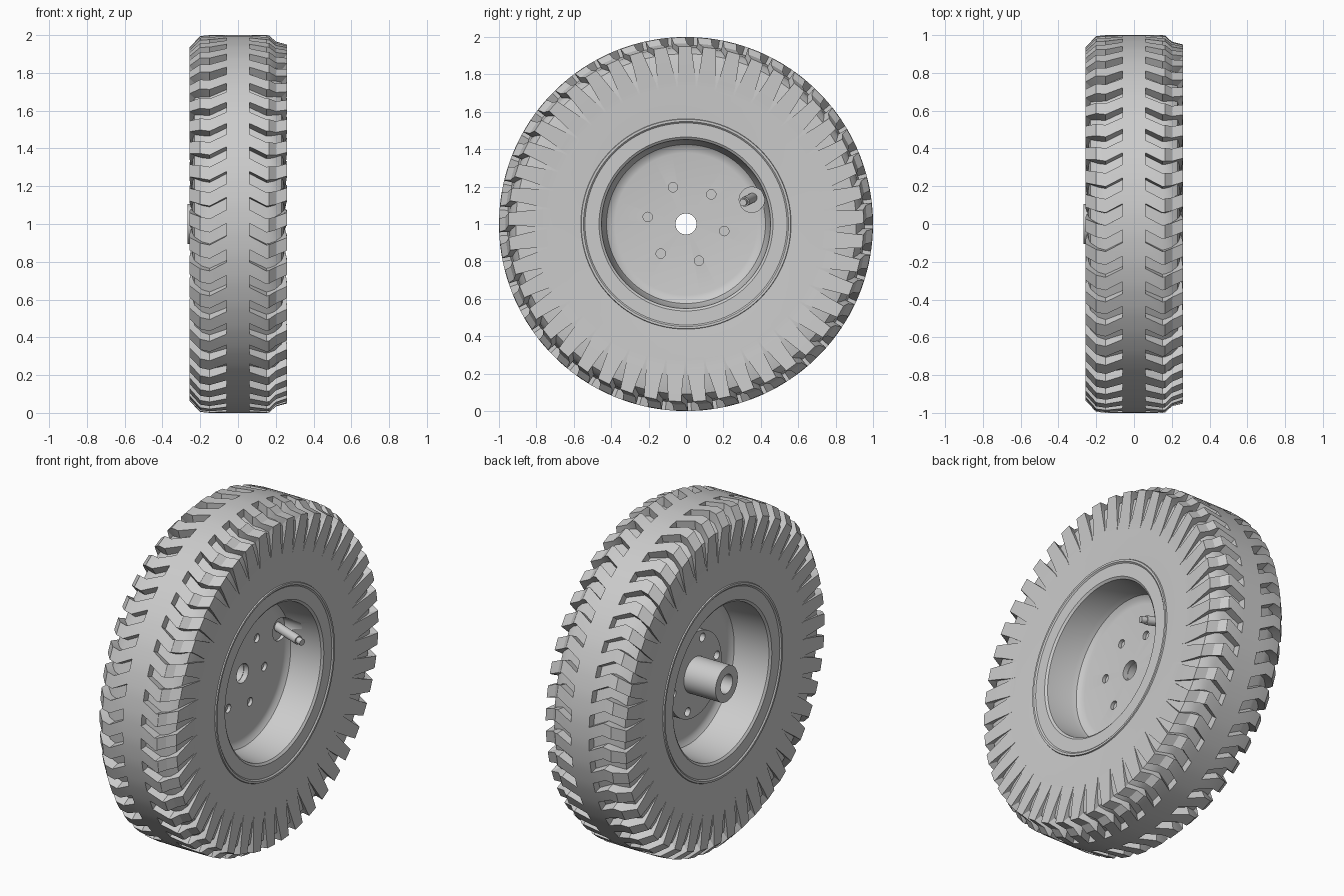
import bpy, bmesh, math
from mathutils import Vector

cube = bpy.data.objects.get("Cube")
if cube:
    bpy.data.objects.remove(cube, do_unlink=True)

grey = bpy.data.materials.new("plain_grey")
grey.use_nodes = True
grey.diffuse_color = (0.6, 0.6, 0.6, 1)
grey.node_tree.nodes["Principled BSDF"].inputs["Base Color"].default_value = (0.6, 0.6, 0.6, 1)


def polar(x, r, t):
    """Point at radius r and angle t around the axle."""
    return Vector((x, r * math.cos(t), 1 + r * math.sin(t)))


def activate(obj):
    bpy.ops.object.select_all(action='DESELECT')
    obj.select_set(True)
    bpy.context.view_layer.objects.active = obj


def smooth(obj, angle=30):
    activate(obj)
    bpy.ops.object.shade_smooth_by_angle(angle=math.radians(angle))


def finish(name, bm, angle=30):
    bmesh.ops.remove_doubles(bm, verts=bm.verts, dist=0.0002)
    bmesh.ops.recalc_face_normals(bm, faces=bm.faces)
    mesh = bpy.data.meshes.new(name)
    bm.to_mesh(mesh)
    bm.free()
    mesh.materials.append(grey)
    obj = bpy.data.objects.new(name, mesh)
    bpy.context.collection.objects.link(obj)
    smooth(obj, angle)
    return obj


def bridge_rings(bm, rings):
    """Join closed rings of equal length, including last to first."""
    n = len(rings[0])
    for a, b in zip(rings, rings[1:] + rings[:1]):
        for i in range(n):
            k = (i + 1) % n
            bm.faces.new((a[i], a[k], b[k], b[i]))


def revolve(name, profile, segments=96):
    bm = bmesh.new()
    rings = [[bm.verts.new(polar(x, r, math.tau * i / segments)) for i in range(segments)]
             for x, r in profile]
    bridge_rings(bm, rings)
    return finish(name, bm)


def rod(bm, start, end, radius, segments=24):
    start, end = Vector(start), Vector(end)
    d = end - start
    made = bmesh.ops.create_cone(bm, cap_ends=True, segments=segments,
                                 radius1=radius, radius2=radius, depth=d.length)
    verts = made["verts"]
    bmesh.ops.rotate(bm, verts=verts, matrix=d.to_track_quat('Z', 'Y').to_matrix())
    bmesh.ops.translate(bm, verts=verts, vec=(start + end) / 2)


# Tyre: rows of lug x, lug radius, groove x, groove radius, skew, groove share of pitch
LUGS = 45
PITCH = math.tau / LUGS
crown = [
    (0.06, 1.00, 0.06, 1.00, 0.0, 0.48),
    (0.06, 1.00, 0.06, 0.955, 0.0, 0.48),
    (0.15, 1.00, 0.15, 0.945, 0.048, 0.48),
]
left_shoulder = [
    (0.165, 0.998, 0.165, 0.942, 0.046, 0.48),
    (0.20, 0.966, 0.195, 0.935, 0.036, 0.48),
    (0.26, 0.95, 0.23, 0.91, 0.012, 0.48),
]
right_shoulder = [
    (0.20, 0.995, 0.19, 0.935, 0.038, 0.48),
    (0.258, 0.935, 0.23, 0.905, 0.012, 0.48),
]
sidewall = [
    (0.256, 0.87, 0.24, 0.865, 0.006, 0.34),
    (0.25, 0.77, 0.247, 0.77, 0.0, 0.1),
    (0.247, 0.73, 0.247, 0.73, 0.0, 0.1),
    (0.245, 0.65, 0.245, 0.65, 0.0, 0.5),
    (0.24, 0.56, 0.24, 0.56, 0.0, 0.5),
    (0.22, 0.54, 0.22, 0.54, 0.0, 0.5),
]
right_rows = [(-x, r, -gx, gr, s, w) for x, r, gx, gr, s, w in crown + right_shoulder + sidewall]
rows = right_rows[::-1] + crown + left_shoulder + sidewall
bm = bmesh.new()
rings = []
for x, r, gx, gr, skew, share in rows:
    ring = []
    for i in range(LUGS):
        mid = math.pi + 0.03 + skew + i * PITCH
        h = share * PITCH / 2
        for px, pr, t in ((x, r, mid - h), (gx, gr, mid - h), (gx, gr, mid + h), (x, r, mid + h)):
            ring.append(bm.verts.new(polar(px, pr, t)))
    rings.append(ring)
bridge_rings(bm, rings)
finish("tyre", bm, 25)

# Rim with a dished centre disc
lip = [(0.236, 0.564), (0.247, 0.56), (0.247, 0.548), (0.24, 0.54), (0.24, 0.465), (0.23, 0.452)]
front_dish = [(0.08, 0.435), (0.05, 0.425), (0.035, 0.405), (0.03, 0.38), (0.03, 0.056)]
back_dish = [(-x + 0.03, r) for x, r in reversed(front_dish)]
rim = revolve("rim", lip + front_dish + back_dish + [(-x, r) for x, r in reversed(lip)])

# Hub: bolt flange and axle tube
hub = revolve("hub", [(-0.002, 0.056), (-0.002, 0.25), (-0.06, 0.25), (-0.06, 0.105),
                      (-0.268, 0.105), (-0.268, 0.056)])


def drill(target, holes):
    """Cut round pockets, then discard the cutter."""
    bm = bmesh.new()
    for start, end, radius in holes:
        rod(bm, start, end, radius)
    cutter = finish("cutter", bm)
    cutter.hide_render = True
    mod = target.modifiers.new("holes", 'BOOLEAN')
    mod.operation = 'DIFFERENCE'
    mod.solver = 'EXACT'
    mod.object = cutter
    activate(target)
    bpy.ops.object.modifier_apply(modifier=mod.name)
    bpy.data.objects.remove(cutter, do_unlink=True)
    smooth(target)


# Six bolt holes on each face, and the pocket around the valve
bolts = [math.radians(49.5 + 60 * i) for i in range(6)]
pocket = ((0.012, 0.352, 1.13), (0.13, 0.352, 1.13), 0.068)
drill(rim, [(polar(0.01, 0.208, t), polar(0.06, 0.208, t), 0.025) for t in bolts] + [pocket])
drill(hub, [(polar(-0.03, 0.208, t), polar(-0.09, 0.208, t), 0.025) for t in bolts])

# Valve stem with a narrower tip
base, tip = Vector((0.005, 0.355, 1.14)), Vector((0.21, 0.305, 1.115))
bm = bmesh.new()
rod(bm, base, base.lerp(tip, 0.85), 0.026)
rod(bm, base.lerp(tip, 0.8), tip, 0.019)
finish("valve_stem", bm)
